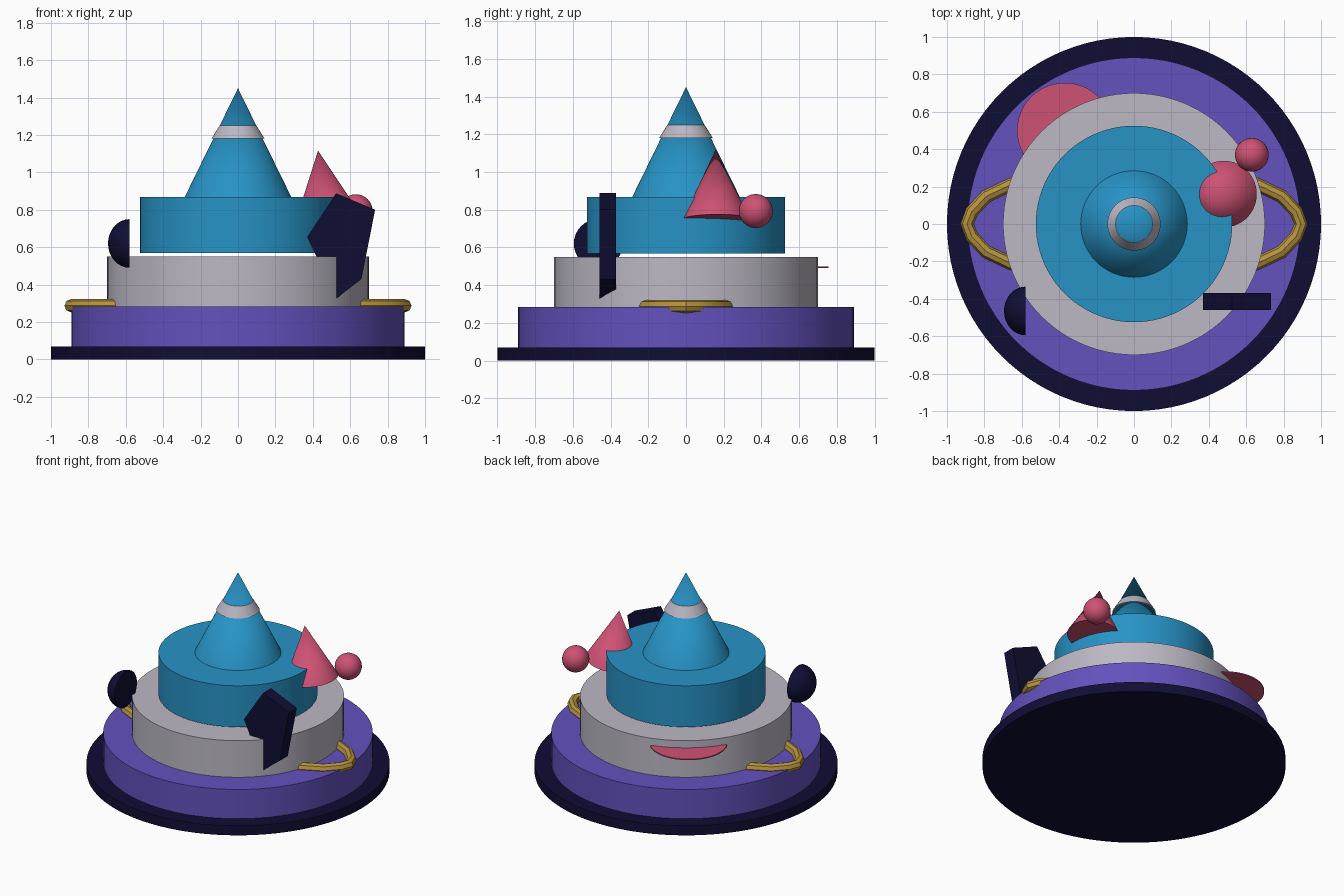
import bpy, math
from mathutils import Vector

if "Cube" in bpy.data.objects:
    bpy.data.objects.remove(bpy.data.objects["Cube"])


def colour(name, r, g, b):
    m = bpy.data.materials.new(name)
    lin = [((c / 255 + 0.055) / 1.055) ** 2.4 for c in (r, g, b)]
    m.diffuse_color = (*lin, 1)
    m.use_nodes = True
    m.node_tree.nodes["Principled BSDF"].inputs["Base Color"].default_value = m.diffuse_color
    return m


NAVY = colour("navy", 14, 14, 52)
PURPLE = colour("purple", 99, 81, 189)
GREY = colour("pale_grey", 188, 184, 196)
BLUE = colour("blue", 39, 147, 198)
PINK = colour("pink", 206, 82, 116)
GOLD = colour("gold", 182, 148, 62)


def finish(name, mat, smooth=True):
    ob = bpy.context.object
    ob.name = name
    ob.data.materials.append(mat)
    if smooth:
        bpy.ops.object.shade_smooth_by_angle(angle=math.radians(35))
    return ob


def drum(name, mat, r, z0, z1, x=0, y=0):
    bpy.ops.mesh.primitive_cylinder_add(vertices=96, radius=r, depth=z1 - z0,
                                        location=(x, y, (z0 + z1) / 2))
    return finish(name, mat)


def cone(name, mat, r0, r1, base, tip):
    base, tip = Vector(base), Vector(tip)
    axis = tip - base
    bpy.ops.mesh.primitive_cone_add(vertices=64, radius1=r0, radius2=r1,
                                    depth=axis.length, location=(base + tip) / 2)
    ob = finish(name, mat)
    ob.rotation_euler = axis.to_track_quat('Z', 'Y').to_euler()
    return ob


def mesh_object(name, mat, verts, faces):
    me = bpy.data.meshes.new(name)
    me.from_pydata(verts, [], faces)
    ob = bpy.data.objects.new(name, me)
    bpy.context.collection.objects.link(ob)
    bpy.ops.object.select_all(action='DESELECT')
    bpy.context.view_layer.objects.active = ob
    ob.select_set(True)
    return ob


# Stacked tiers
drum("base_plate", NAVY, 1.0, 0, 0.07)
drum("lower_tier", PURPLE, 0.89, 0.07, 0.283)
drum("middle_tier", GREY, 0.70, 0.283, 0.55)
drum("upper_tier", BLUE, 0.525, 0.568, 0.868)

# Central spire with its band
cone("spire", BLUE, 0.285, 0, (0, 0, 0.868), (0, 0, 1.45))
cone("spire_band", GREY, 0.142, 0.099, (0, 0, 1.18), (0, 0, 1.25))

# Small leaning cone and ball on the right
cone("side_cone", PINK, 0.178, 0, (0.48, 0.16, 0.75), (0.428, 0.157, 1.117))
bpy.ops.mesh.primitive_uv_sphere_add(segments=32, ring_count=16, radius=0.09,
                                     location=(0.63, 0.37, 0.793))
finish("side_ball", PINK)

# Thin disc let into the back of the middle tier
drum("back_disc", PINK, 0.255, 0.49, 0.498, -0.37, 0.50)

# Half dome facing left, revolved about the x axis
SEG, RINGS = 32, 8
verts = [(-0.695, -0.465, 0.62)]
for i in range(1, RINGS + 1):
    a = math.pi / 2 * i / RINGS
    for j in range(SEG):
        t = 2 * math.pi * j / SEG
        verts.append((-0.58 - 0.115 * math.cos(a),
                      -0.465 + 0.13 * math.sin(a) * math.cos(t),
                      0.62 + 0.13 * math.sin(a) * math.sin(t)))
faces = []
for j in range(SEG):
    k = (j + 1) % SEG
    faces.append((0, 1 + k, 1 + j))
    for i in range(RINGS - 1):
        p, q = 1 + i * SEG, 1 + (i + 1) * SEG
        faces.append((p + j, p + k, q + k, q + j))
faces.append([1 + (RINGS - 1) * SEG + j for j in range(SEG)])
mesh_object("side_dome", NAVY, verts, faces)
finish("side_dome", NAVY)

# Five-sided slab at the front right
outline = [(0.525, 0.888), (0.37, 0.655), (0.525, 0.325), (0.66, 0.43), (0.733, 0.80)]
n = len(outline)
verts = [(x, y, z) for y in (-0.46, -0.37) for x, z in outline]
faces = [tuple(range(n)), tuple(reversed(range(n, 2 * n)))]
faces += [((i + 1) % n, i, n + i, n + (i + 1) % n) for i in range(n)]
mesh_object("front_slab", NAVY, verts, faces)
finish("front_slab", NAVY, smooth=False)

# Curved handles on both sides
half = [(0.55, 0.245), (0.66, 0.21), (0.79, 0.148), (0.868, 0.065)]
path = half + [(0.893, 0)] + [(x, -y) for x, y in reversed(half)]
for side, label in ((1, "right_handle"), (-1, "left_handle")):
    cu = bpy.data.curves.new(label, 'CURVE')
    cu.dimensions = '3D'
    cu.bevel_depth = 0.035
    cu.bevel_resolution = 2
    cu.use_fill_caps = True
    sp = cu.splines.new('POLY')
    sp.points.add(len(path) - 1)
    for p, (x, y) in zip(sp.points, path):
        p.co = (side * x, y, 0.287, 1)
    ob = bpy.data.objects.new(label, cu)
    bpy.context.collection.objects.link(ob)
    bpy.ops.object.select_all(action='DESELECT')
    bpy.context.view_layer.objects.active = ob
    ob.select_set(True)
    bpy.ops.object.convert(target='MESH')
    finish(label, GOLD)
